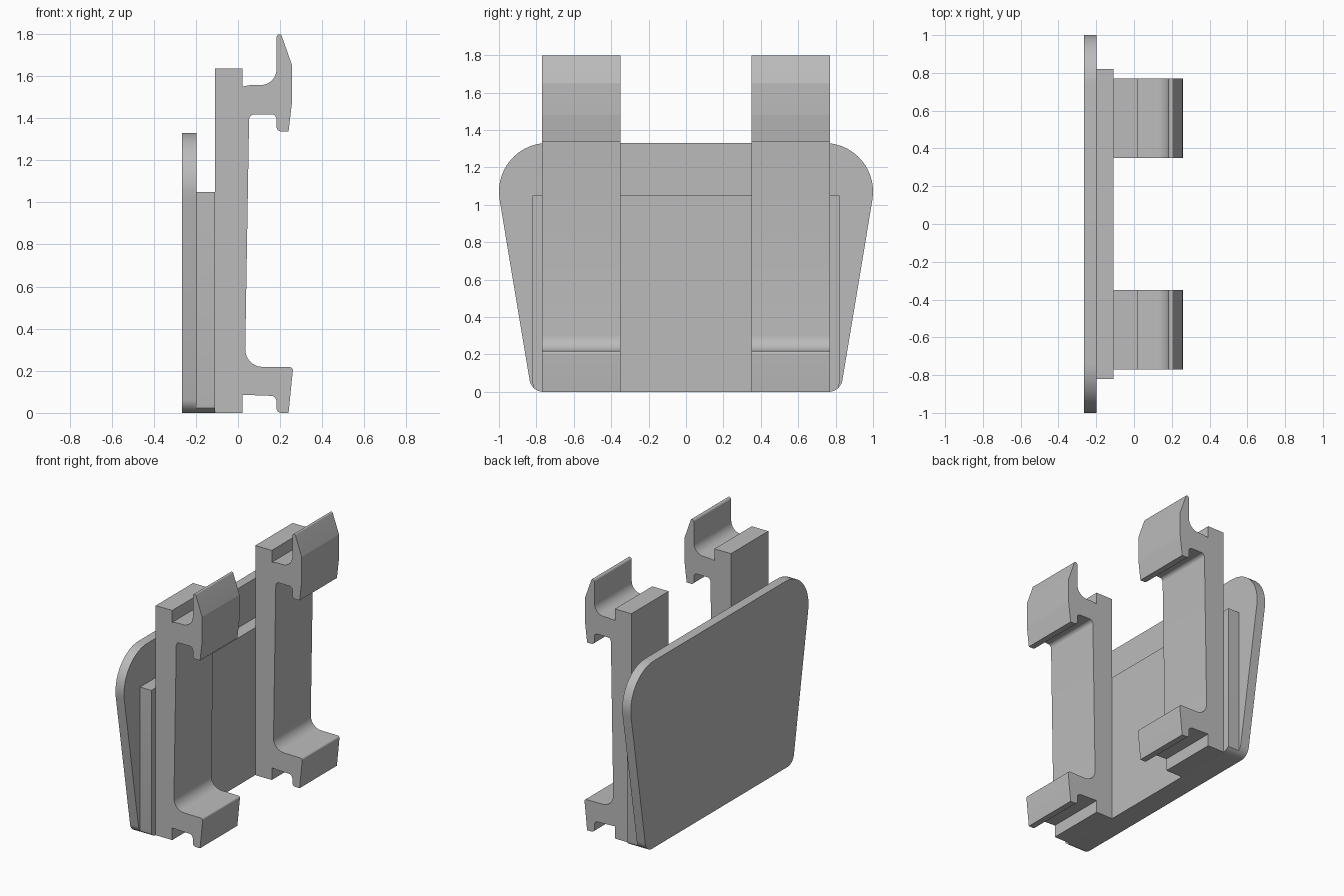
import bpy, bmesh, math
from mathutils import Vector

if "Cube" in bpy.data.objects:
    bpy.data.objects.remove(bpy.data.objects["Cube"])

grey = bpy.data.materials.new("plain grey")
grey.diffuse_color = (0.5, 0.5, 0.5, 1)
grey.use_nodes = True
grey.node_tree.nodes["Principled BSDF"].inputs["Base Color"].default_value = grey.diffuse_color


def rounded(corners, steps=8):
    """Outline from (a, b, radius) corners, with arcs where radius > 0."""
    out = []
    n = len(corners)
    for i, (a, b, r) in enumerate(corners):
        p = Vector((a, b))
        if r == 0:
            out.append(p)
            continue
        u = (Vector(corners[i - 1][:2]) - p).normalized()
        v = (Vector(corners[(i + 1) % n][:2]) - p).normalized()
        half = u.angle(v) / 2
        centre = p + (u + v).normalized() * (r / math.sin(half))
        start = p + u * (r / math.tan(half)) - centre
        end = p + v * (r / math.tan(half)) - centre
        turn = math.pi - 2 * half
        for k in range(steps + 1):
            t = k / steps
            out.append(centre + (start * math.sin((1 - t) * turn)
                                 + end * math.sin(t * turn)) / math.sin(turn))
    return out


def extrude(name, points, to_3d, lo, hi):
    """Prism of an outline between two offsets."""
    bm = bmesh.new()
    face = bm.faces.new([bm.verts.new(to_3d(p, lo)) for p in points])
    new = bmesh.ops.extrude_face_region(bm, geom=[face])["geom"]
    shift = to_3d(Vector((0, 0)), hi) - to_3d(Vector((0, 0)), lo)
    bmesh.ops.translate(bm, vec=shift,
                        verts=[g for g in new if isinstance(g, bmesh.types.BMVert)])
    bmesh.ops.recalc_face_normals(bm, faces=bm.faces)
    mesh = bpy.data.meshes.new(name)
    bm.to_mesh(mesh)
    bm.free()
    mesh.materials.append(grey)
    obj = bpy.data.objects.new(name, mesh)
    bpy.context.collection.objects.link(obj)
    bpy.context.view_layer.objects.active = obj
    bpy.ops.object.select_all(action='DESELECT')
    obj.select_set(True)
    bpy.ops.object.shade_smooth_by_angle(angle=math.radians(25))
    return obj


def along_x(p, d):
    return Vector((d, p.x, p.y))


def along_y(p, d):
    return Vector((p.x, d, p.y))


# Tapered face plate with large upper and small lower rounded corners
half = [(0.826, 0, 0.075), (1.047, 1.33, 0.26)]
plate = half + [(-y, z, r) for y, z, r in reversed(half)]
extrude("face_plate", rounded(plate, 14), along_x, -0.265, -0.198)

# Backing block: its lower corners follow the plate's rounded corners
arc = [(p.x, p.y) for p in rounded(plate, 14) if 0 < p.x < 0.82 and p.y < 0.1]
right = [Vector(p) for p in arc] + [Vector((0.82, 0.045)), Vector((0.82, 1.05))]
left = [Vector((-p.x, p.y)) for p in reversed(right)]
extrude("backing_block", right + left, along_x, -0.198, -0.109)

# Clip profile: upright, upper hook and lower foot
clip = [
    (-0.109, 0, 0), (-0.109, 1.635, 0), (0.021, 1.635, 0), (0.021, 1.55, 0),
    (0.06, 1.557, 0), (0.183, 1.557, 0.075), (0.183, 1.798, 0.016),
    (0.205, 1.798, 0.008), (0.257, 1.65, 0.02), (0.257, 1.48, 0.08),
    (0.24, 1.337, 0), (0.183, 1.337, 0.022), (0.183, 1.418, 0.025),
    (0.053, 1.418, 0.026), (0.033, 0.219, 0.083), (0.262, 0.217, 0.014),
    (0.24, 0, 0), (0.183, 0, 0.022), (0.183, 0.08, 0.028), (0.021, 0.086, 0),
    (0.021, 0, 0),
]
for name, lo, hi in (("front_clip", -0.77, -0.35), ("rear_clip", 0.35, 0.77)):
    extrude(name, rounded(clip), along_y, lo, hi)
